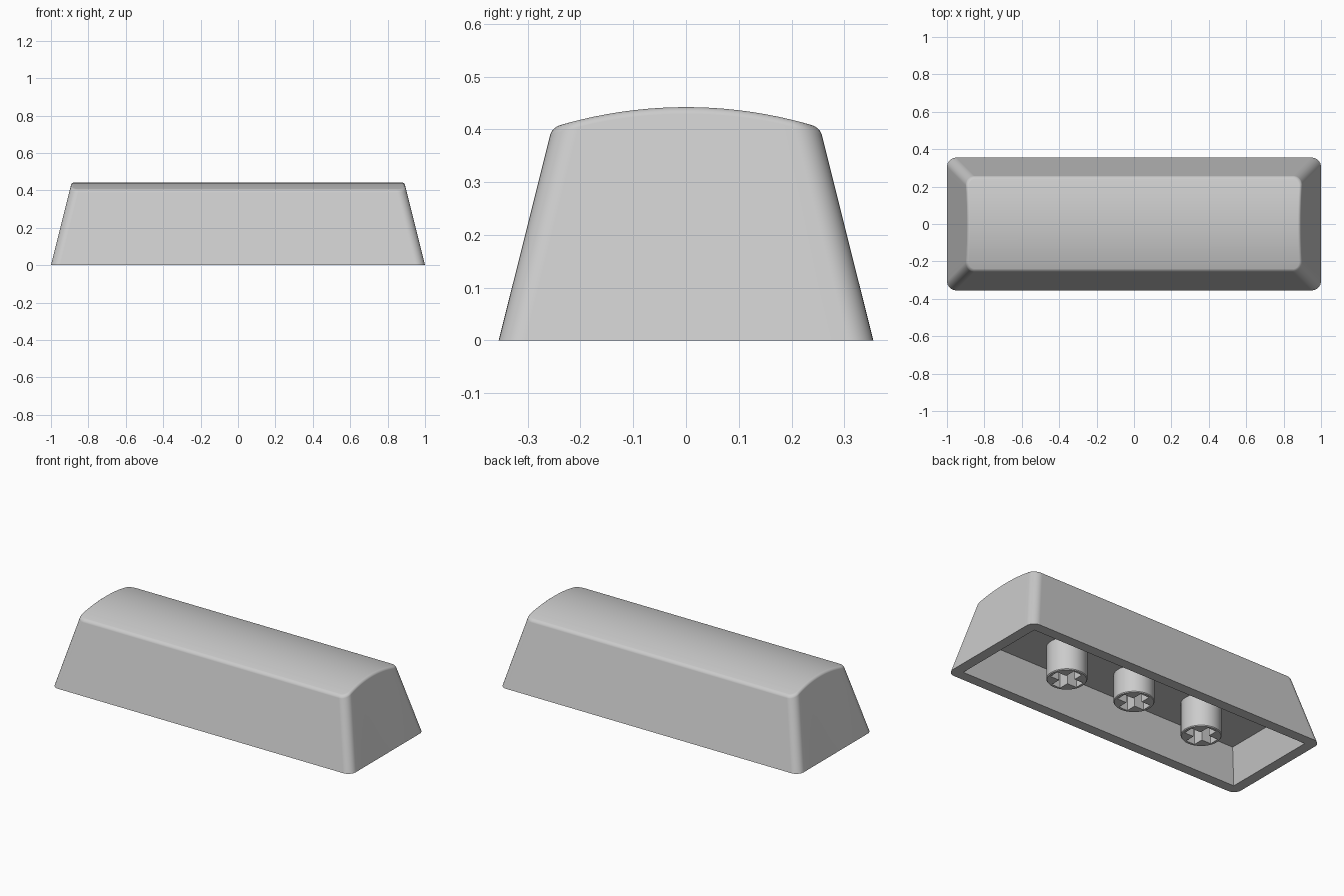
import bpy
import bmesh
import math

if "Cube" in bpy.data.objects:
    bpy.data.objects.remove(bpy.data.objects["Cube"], do_unlink=True)

HALF_X, HALF_Y = 1.0, 0.355
SLOPE = 0.25            # inward lean of every wall
TOP, ARCH_R = 0.442, 0.85
CORNER, SOFT = 0.05, 0.013
WALL, CEILING = 0.062, 0.197

grey = bpy.data.materials.new("light grey plastic")
grey.use_nodes = True
grey.diffuse_color = (0.6, 0.6, 0.6, 1)
grey.node_tree.nodes["Principled BSDF"].inputs["Base Color"].default_value = (0.6, 0.6, 0.6, 1)


def bridge(bm, a, b):
    n = len(a)
    for i in range(n):
        bm.faces.new((a[i], a[(i + 1) % n], b[(i + 1) % n], b[i]))


def strip_cap(bm, ring):
    """Fill a ring mirrored in x with strips running along x."""
    n = len(ring)
    for k in range(n // 2 - 1):
        bm.faces.new((ring[k], ring[k + 1], ring[n - 2 - k], ring[n - 1 - k]))


def finish(bm, name):
    bmesh.ops.remove_doubles(bm, verts=bm.verts, dist=1e-5)
    bmesh.ops.recalc_face_normals(bm, faces=bm.faces)
    mesh = bpy.data.meshes.new(name)
    bm.to_mesh(mesh)
    bm.free()
    mesh.materials.append(grey)
    obj = bpy.data.objects.new(name, mesh)
    bpy.context.collection.objects.link(obj)
    bpy.ops.object.select_all(action="DESELECT")
    obj.select_set(True)
    bpy.context.view_layer.objects.active = obj
    bpy.ops.object.shade_smooth_by_angle(angle=math.radians(30))
    mod = obj.modifiers.new("even shading", "WEIGHTED_NORMAL")
    mod.keep_sharp = True
    return obj


def half_outline(inset, radius, arc=8, side=16):
    """Right half of a rounded rectangle, from front to back."""
    cx, cy = HALF_X - inset - radius, HALF_Y - inset - radius
    front = []
    for i in range(arc + 1):
        a = math.pi / 2 * i / arc
        front.append((cx + radius * math.sin(a), -cy - radius * math.cos(a)))
    middle = [(cx + radius, cy * (2 * i / side - 1)) for i in range(1, side)]
    back = [(x, -y) for x, y in reversed(front)]
    return front + middle + back


def ring(bm, points):
    right = [bm.verts.new(p) for p in points]
    left = [bm.verts.new((-x, y, z)) for x, y, z in reversed(points)]
    return right + left


def flat_ring(bm, inset, radius, z):
    return ring(bm, [(x, y, z) for x, y in half_outline(inset, radius)])


def arch(y):
    return TOP - ARCH_R + math.sqrt(ARCH_R ** 2 - y ** 2)


def arched_ring(bm, angle):
    """One ring of the softened edge that follows the arched top."""
    inward = SOFT * (1 - math.cos(angle))
    drop = SOFT * (1 - math.sin(angle))
    points = []
    for k, (x, y) in enumerate(half_outline(SLOPE * 0.4 + inward, CORNER - inward)):
        z = arch(y)
        x, y = half_outline(SLOPE * (z - drop) + inward, CORNER - inward)[k]
        points.append((x, y, arch(y) - drop))
    return ring(bm, points)


# Cap shell: ceiling, inner walls, rim, outer walls, softened edge, arched top
bm = bmesh.new()
rings = [flat_ring(bm, WALL + SLOPE * CEILING, 0, CEILING),
         flat_ring(bm, WALL, 0, 0),
         flat_ring(bm, 0, CORNER, 0)]
rings += [arched_ring(bm, math.pi / 2 * i / 5) for i in range(6)]
for lower, upper in zip(rings, rings[1:]):
    bridge(bm, lower, upper)
strip_cap(bm, rings[0])
strip_cap(bm, rings[-1])
finish(bm, "cap_shell")


def circle(bm, radius, z, n=40):
    return [bm.verts.new((radius * math.cos(math.tau * i / n),
                          radius * math.sin(math.tau * i / n), z)) for i in range(n)]


def cross(bm, length, width, z):
    quarter = [(length, -width), (length, width), (width, width)]
    verts = []
    for _ in range(4):
        verts += [bm.verts.new((x, y, z)) for x, y in quarter]
        quarter = [(-y, x) for x, y in quarter]
    return verts


def stem(name, x, bottom):
    """Round mounting post with a cross-shaped socket."""
    bm = bmesh.new()
    top = circle(bm, 0.109, CEILING)
    edge = circle(bm, 0.109, bottom + 0.005)
    foot = circle(bm, 0.105, bottom)
    mouth = cross(bm, 0.09, 0.029, bottom)
    floor = cross(bm, 0.09, 0.029, CEILING)
    bridge(bm, top, edge)
    bridge(bm, edge, foot)
    bridge(bm, mouth, floor)
    bm.faces.new(floor)
    loops = [bm.edges.get((l[i - 1], l[i])) for l in (foot, mouth) for i in range(len(l))]
    bmesh.ops.triangle_fill(bm, use_beauty=True, use_dissolve=False, edges=loops)
    finish(bm, name).location.x = x


# Three posts under the cap, the centre one slightly shorter
stem("right_stem", -0.466, 0.0)
stem("centre_stem", 0, 0.035)
stem("left_stem", 0.466, 0.0)
